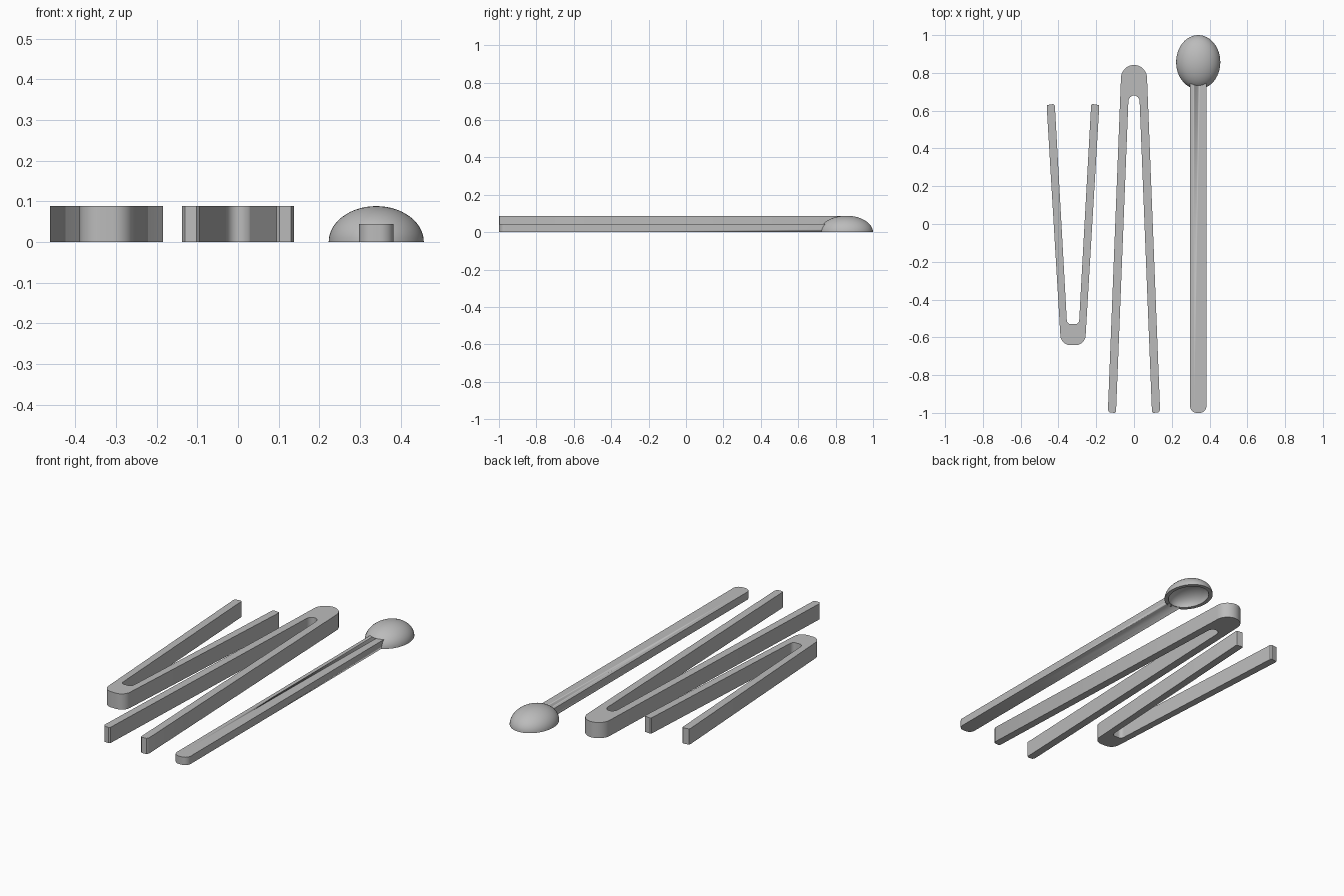
import bpy, bmesh, math

if "Cube" in bpy.data.objects:
    bpy.data.objects.remove(bpy.data.objects["Cube"])

grey = bpy.data.materials.new("plain grey")
grey.diffuse_color = (0.5, 0.5, 0.5, 1)
grey.use_nodes = True
grey.node_tree.nodes["Principled BSDF"].inputs["Base Color"].default_value = grey.diffuse_color


def finish(name, bm):
    bmesh.ops.recalc_face_normals(bm, faces=bm.faces[:])
    me = bpy.data.meshes.new(name)
    bm.to_mesh(me)
    bm.free()
    me.materials.append(grey)
    ob = bpy.data.objects.new(name, me)
    bpy.context.collection.objects.link(ob)
    bpy.ops.object.select_all(action='DESELECT')
    bpy.context.view_layer.objects.active = ob
    ob.select_set(True)
    bpy.ops.object.shade_smooth_by_angle(angle=math.radians(35))
    return ob


def arc(cx, cy, rx, ry, a0, a1, n=12):
    return [(cx + rx * math.cos(math.radians(a0 + (a1 - a0) * i / n)),
             cy + ry * math.sin(math.radians(a0 + (a1 - a0) * i / n))) for i in range(n + 1)]


def extrude(name, outline, height):
    bm = bmesh.new()
    face = bm.faces.new([bm.verts.new((x, y, 0)) for x, y in outline])
    top = bmesh.ops.extrude_face_region(bm, geom=[face])["geom"]
    bmesh.ops.translate(bm, vec=(0, 0, height),
                        verts=[v for v in top if isinstance(v, bmesh.types.BMVert)])
    return finish(name, bm)


def tongs(name, x0, flip, tip, outer, inner):
    """V-shaped tongs; half outline from tip to bend, mirrored. The bend points to +y before flipping."""
    half = tip + outer                      # outer side, right half, up to the centre line
    left = [(-x, y) for x, y in reversed(half) if x > 1e-5]
    hole = [(-x, y) for x, y in inner] + [(x, y) for x, y in reversed(inner) if x > 1e-5]
    pts = [(x0 + x, flip * y) for x, y in half + left + hole]
    return extrude(name, pts, 0.088)


# Long tongs, bend at the back
tongs("long_tongs", 0, 1,
      [(0.102, -1.0), (0.130, -0.998), (0.138, -0.985)],
      arc(0, 0.772, 0.069, 0.07, 0, 90),
      [(0.095, -0.993)] + arc(0, 0.645, 0.030, 0.035, 0, 90))

# Short tongs, bend at the front
tongs("short_tongs", -0.323, -1,
      [(0.103, -0.635), (0.137, -0.630), (0.139, -0.620)],
      arc(0.015, 0.588, 0.052, 0.053, 0, 90) + [(0, 0.641)],
      [(0.096, -0.628)] + arc(0.012, 0.507, 0.021, 0.023, 0, 90) + [(0, 0.530)])

# Spoon handle with a rounded end
SX, SY = 0.34, 0.857
handle = extrude("spoon_handle",
                 arc(SX - 0.008, -0.965, 0.035, 0.035, 180, 270)
                 + arc(SX + 0.008, -0.965, 0.035, 0.035, 270, 360)
                 + [(SX + 0.043, 0.775), (SX - 0.043, 0.775)], 0.044)


def dome(bm, rx, ry, rz, segs=48, rings=14):
    """Half ellipsoid sitting on z = 0; returns its rim."""
    levels = []
    for j in range(rings):
        t = math.pi / 2 * j / rings
        levels.append([bm.verts.new((SX + rx * math.cos(t) * math.cos(2 * math.pi * i / segs),
                                     SY + ry * math.cos(t) * math.sin(2 * math.pi * i / segs),
                                     rz * math.sin(t))) for i in range(segs)])
    pole = bm.verts.new((SX, SY, rz))
    for i in range(segs):
        k = (i + 1) % segs
        for a, b in zip(levels, levels[1:]):
            bm.faces.new((a[i], a[k], b[k], b[i]))
        bm.faces.new((levels[-1][i], levels[-1][k], pole))
    return levels[0]


# Hollow bowl, open underneath
bm = bmesh.new()
rim = dome(bm, 0.117, 0.143, 0.088)
lip = dome(bm, 0.096, 0.122, 0.068)
for i in range(len(rim)):
    k = (i + 1) % len(rim)
    bm.faces.new((rim[i], lip[i], lip[k], rim[k]))
finish("spoon_bowl", bm)

# Trim the handle out of the hollow
bm = bmesh.new()
low = dome(bm, 0.098, 0.124, 0.070)
base = [bm.verts.new((v.co.x, v.co.y, -0.02)) for v in low]
for i in range(len(low)):
    k = (i + 1) % len(low)
    bm.faces.new((low[i], base[i], base[k], low[k]))
bm.faces.new(base)
cutter = finish("hollow_cutter", bm)
cutter.hide_render = True
cutter.hide_viewport = True
cut = handle.modifiers.new("hollow", 'BOOLEAN')
cut.operation = 'DIFFERENCE'
cut.solver = 'EXACT'
cut.object = cutter
